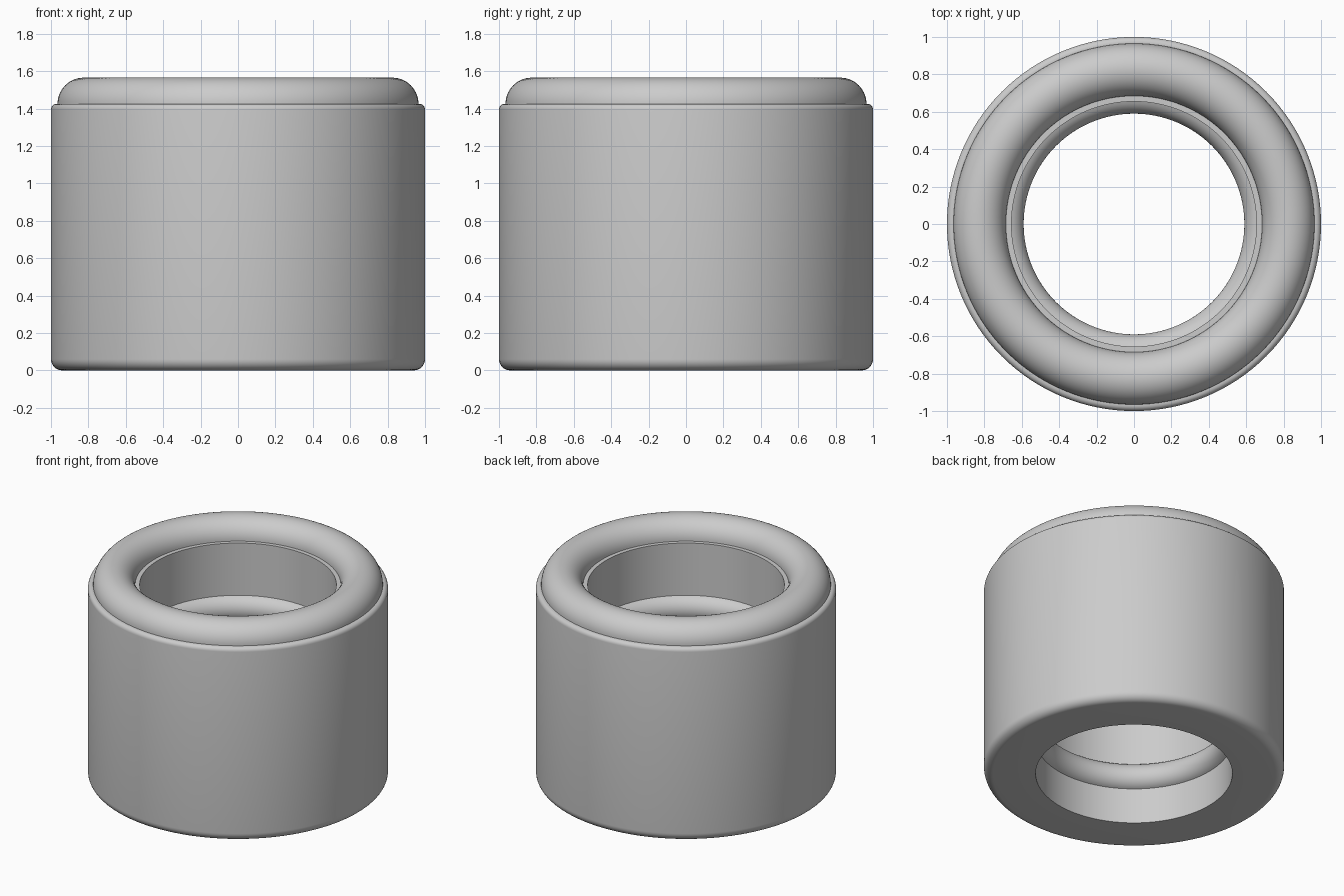
import bpy
import bmesh
from math import sin, cos, pi, radians, sqrt, atan2

cube = bpy.data.objects.get("Cube")
if cube:
    bpy.data.objects.remove(cube, do_unlink=True)

# Main dimensions
OUTER, BORE, TOP = 1.0, 0.655, 1.425
FOOT_ROUND, SHOULDER_ROUND = 0.06, 0.03
RIM_MID, RIM_SIZE = 0.825, 0.14
BEAD_INNER, BEAD_SIZE = 0.59, 0.1
BEAD_HEIGHTS = (0.947, 0.355)
SEGMENTS = 128


def arc(r, z, size, start, end, steps):
    """Points on a circular arc in the radius-height plane (radians)."""
    return [(r + size * cos(start + (end - start) * i / steps),
             z + size * sin(start + (end - start) * i / steps))
            for i in range(steps + 1)]


def lathe(name, profile, material):
    """Revolve a closed profile around the vertical axis."""
    bm = bmesh.new()
    rings = []
    for i in range(SEGMENTS):
        a = 2 * pi * i / SEGMENTS
        rings.append([bm.verts.new((r * cos(a), r * sin(a), z))
                      for r, z in profile])
    n = len(profile)
    for i in range(SEGMENTS):
        here, there = rings[i], rings[(i + 1) % SEGMENTS]
        for j in range(n):
            k = (j + 1) % n
            bm.faces.new((here[j], there[j], there[k], here[k]))
    bmesh.ops.recalc_face_normals(bm, faces=bm.faces)
    mesh = bpy.data.meshes.new(name)
    bm.to_mesh(mesh)
    bm.free()
    mesh.materials.append(material)
    obj = bpy.data.objects.new(name, mesh)
    bpy.context.collection.objects.link(obj)
    bpy.ops.object.select_all(action='DESELECT')
    obj.select_set(True)
    bpy.context.view_layer.objects.active = obj
    bpy.ops.object.shade_smooth_by_angle(angle=radians(30))
    return obj


grey = bpy.data.materials.new("plain_grey")
grey.use_nodes = True
grey.diffuse_color = (0.6, 0.6, 0.6, 1)
grey.node_tree.nodes["Principled BSDF"].inputs["Base Color"].default_value = (0.6, 0.6, 0.6, 1)

# Outer wall with rounded foot and shoulder
profile = [(BORE, 0)]
profile += arc(OUTER - FOOT_ROUND, FOOT_ROUND, FOOT_ROUND, -pi / 2, 0, 8)
profile += arc(OUTER - SHOULDER_ROUND, TOP - SHOULDER_ROUND, SHOULDER_ROUND, 0, pi / 2, 6)

# Half-round rim on the top face
profile += arc(RIM_MID, TOP, RIM_SIZE, 0, pi, 28)
profile.append((BORE, TOP))

# Bore wall with two rounded inner beads, from top to bottom
bead_mid = BEAD_INNER + BEAD_SIZE
inset = bead_mid - BORE
half = atan2(sqrt(BEAD_SIZE ** 2 - inset ** 2), inset)
for height in BEAD_HEIGHTS:
    profile += arc(bead_mid, height, BEAD_SIZE, pi - half, pi + half, 18)

lathe("ring_sleeve", profile, grey)
